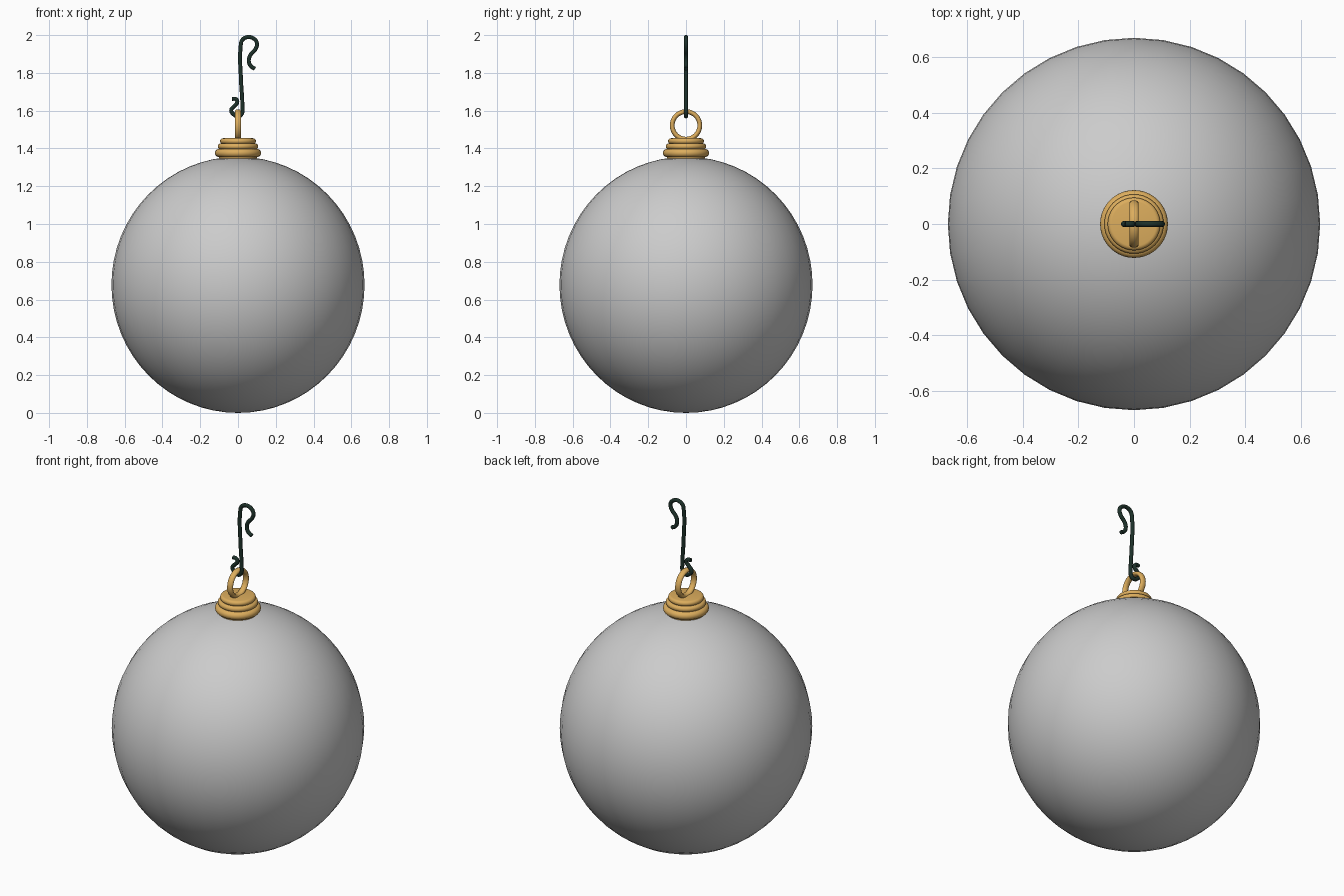
import bpy, math

if "Cube" in bpy.data.objects:
    bpy.data.objects.remove(bpy.data.objects["Cube"])


def paint(obj, name, color):
    mat = bpy.data.materials.get(name) or bpy.data.materials.new(name)
    mat.diffuse_color = color
    mat.use_nodes = True
    mat.node_tree.nodes["Principled BSDF"].inputs["Base Color"].default_value = mat.diffuse_color
    obj.data.materials.append(mat)


def lathe(name, profile, steps=40):
    # Revolve (radius, z) points around the z axis; ends on the axis are closed
    verts, faces, rings = [], [], []
    for r, z in profile:
        if r < 1e-6:
            rings.append([len(verts)] * steps)
            verts.append((0, 0, z))
        else:
            rings.append(list(range(len(verts), len(verts) + steps)))
            verts += [(r * math.cos(2 * math.pi * i / steps),
                       r * math.sin(2 * math.pi * i / steps), z) for i in range(steps)]
    for a, b in zip(rings, rings[1:]):
        for i in range(steps):
            j = (i + 1) % steps
            faces.append(tuple(dict.fromkeys((a[i], a[j], b[j], b[i]))))
    mesh = bpy.data.meshes.new(name)
    mesh.from_pydata(verts, [], faces)
    obj = bpy.data.objects.new(name, mesh)
    bpy.context.collection.objects.link(obj)
    smooth(obj)
    return obj


def smooth(obj):
    bpy.ops.object.select_all(action='DESELECT')
    obj.select_set(True)
    bpy.context.view_layer.objects.active = obj
    bpy.ops.object.shade_smooth_by_angle(angle=math.radians(50))


GOLD = (0.72, 0.42, 0.11, 1)
GREEN = (0.012, 0.03, 0.022, 1)

# Glass ball
bpy.ops.mesh.primitive_uv_sphere_add(segments=40, ring_count=32, radius=0.67, location=(0, 0, 0.678))
ball = bpy.context.object
ball.name = "ball"
ball.scale.z = 0.678 / 0.67
smooth(ball)

# Stepped cap: three stacked rounded bands
profile = [(0, 1.335), (0.1, 1.335)]
for radius, z, half in ((0.122, 1.376, 0.022), (0.107, 1.411, 0.016), (0.095, 1.439, 0.015)):
    for i in range(9):
        a = math.radians(-90 + 22.5 * i)
        profile.append((radius - half + half * math.cos(a), z + half * math.sin(a)))
profile.append((0, 1.454))
paint(lathe("cap", profile), "gold", GOLD)

# Hanging ring standing in the yz plane
bpy.ops.mesh.primitive_torus_add(major_radius=0.073, minor_radius=0.0125, major_segments=40,
                                 minor_segments=14, location=(0, 0, 1.522),
                                 rotation=(0, math.pi / 2, 0))
ring = bpy.context.object
ring.name = "hanging_ring"
ring.scale.z = 1.4
smooth(ring)
paint(ring, "gold", GOLD)

# Wire hook: bent wire in the xz plane
path = [(0.090, 1.822), (0.068, 1.836), (0.057, 1.864), (0.066, 1.895), (0.092, 1.925),
        (0.100, 1.958), (0.081, 1.983), (0.048, 1.989), (0.022, 1.973), (0.014, 1.940),
        (0.016, 1.760), (0.023, 1.630), (0.021, 1.585), (0.003, 1.570), (-0.026, 1.583),
        (-0.036, 1.603), (-0.020, 1.624), (-0.004, 1.644), (-0.010, 1.660), (-0.032, 1.663)]
curve = bpy.data.curves.new("wire_hook", 'CURVE')
curve.dimensions = '3D'
curve.bevel_depth = 0.011
curve.bevel_resolution = 3
curve.resolution_u = 5
curve.use_fill_caps = True
spline = curve.splines.new('BEZIER')
spline.bezier_points.add(len(path) - 1)
for point, (x, z) in zip(spline.bezier_points, path):
    point.co = (x, 0, z)
    point.handle_left_type = point.handle_right_type = 'AUTO'
hook = bpy.data.objects.new("wire_hook", curve)
bpy.context.collection.objects.link(hook)
paint(hook, "dark_green", GREEN)
